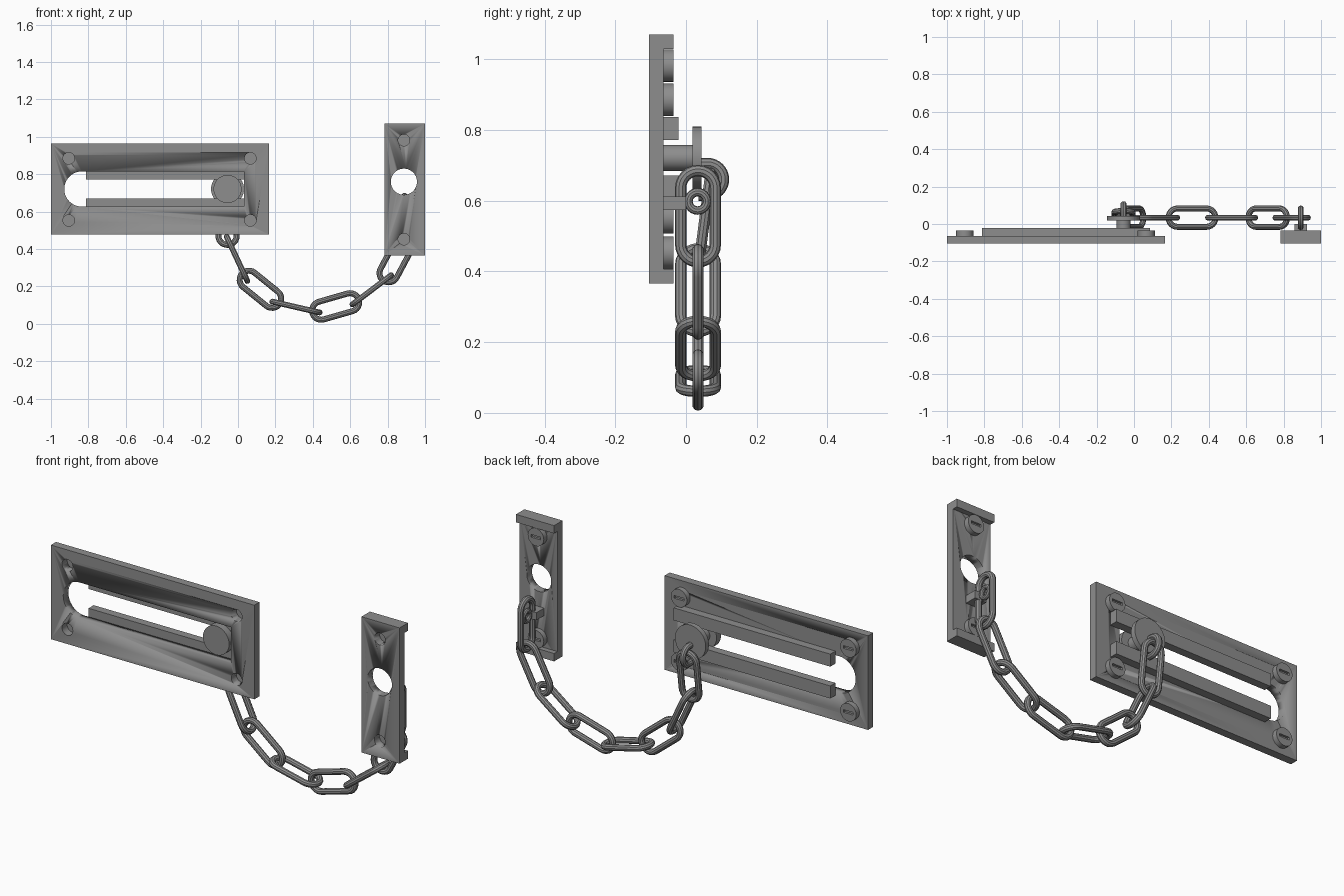
import bpy, math
from mathutils import Vector, Matrix

cube = bpy.data.objects.get("Cube")
if cube:
    bpy.data.objects.remove(cube, do_unlink=True)

steel = bpy.data.materials.new("grey steel")
steel.use_nodes = True
GREY = (0.27, 0.27, 0.27, 1)
steel.diffuse_color = GREY
steel.node_tree.nodes["Principled BSDF"].inputs["Base Color"].default_value = GREY


def finish(obj):
    obj.data.materials.clear()
    obj.data.materials.append(steel)
    bpy.ops.object.select_all(action='DESELECT')
    obj.select_set(True)
    bpy.context.view_layer.objects.active = obj
    bpy.ops.object.shade_smooth_by_angle(angle=math.radians(35))
    return obj


def arc(x, z, r, start=0, sweep=360, n=40):
    """Points of an arc in the xz plane, counter-clockwise."""
    count = n if sweep == 360 else n + 1
    angles = [math.radians(start + sweep * i / n) for i in range(count)]
    return [(x + r * math.cos(a), z + r * math.sin(a)) for a in angles]


def rect(x0, x1, z0, z1):
    return [(x0, z0), (x1, z0), (x1, z1), (x0, z1)]


def prism(name, outline, y0, y1):
    """Extrude an xz outline from y0 to y1."""
    n = len(outline)
    verts = [(x, y, z) for y in (y0, y1) for x, z in outline]
    faces = [list(range(n)), list(range(2 * n - 1, n - 1, -1))]
    faces += [[i, i + n, (i + 1) % n + n, (i + 1) % n] for i in range(n)]
    mesh = bpy.data.meshes.new(name)
    mesh.from_pydata(verts, [], faces)
    obj = bpy.data.objects.new(name, mesh)
    bpy.context.collection.objects.link(obj)
    return finish(obj)


def cut(obj, outline, y0, y1):
    cutter = prism("cutter", outline, y0, y1)
    mod = obj.modifiers.new("cut", 'BOOLEAN')
    mod.operation, mod.solver, mod.object = 'DIFFERENCE', 'EXACT', cutter
    bpy.context.view_layer.objects.active = obj
    bpy.ops.object.modifier_move_to_index(modifier=mod.name, index=0)
    bpy.ops.object.modifier_apply(modifier=mod.name)
    bpy.data.objects.remove(cutter, do_unlink=True)


def tube(name, points, radius, matrix, cyclic=True):
    """Round wire along a local path, placed by a matrix."""
    curve = bpy.data.curves.new(name, 'CURVE')
    curve.dimensions = '3D'
    curve.bevel_depth, curve.bevel_resolution = radius, 3
    curve.use_fill_caps = True
    spline = curve.splines.new('POLY')
    spline.points.add(len(points) - 1)
    for p, (x, y) in zip(spline.points, points):
        p.co = (x, y, 0, 1)
    spline.use_cyclic_u = cyclic
    obj = bpy.data.objects.new(name, curve)
    bpy.context.collection.objects.link(obj)
    obj.matrix_world = matrix
    bpy.ops.object.select_all(action='DESELECT')
    obj.select_set(True)
    bpy.context.view_layer.objects.active = obj
    bpy.ops.object.convert(target='MESH')
    return finish(bpy.context.view_layer.objects.active)


def frame(center, along, side):
    along, side = Vector(along).normalized(), Vector(side).normalized()
    m = Matrix((along, side, along.cross(side))).transposed().to_4x4()
    return Matrix.Translation(center) @ m


BACK, INNER, CAP = -0.105, -0.063, -0.036

# Slotted plate
MID = 0.721
plate = prism("slide_plate", rect(-1, 0.167, 0.477, 0.965), BACK, INNER)
slot = arc(-0.835, MID, 0.094, 90, 180, 24) + [(0.032, MID - 0.094), (0.032, MID + 0.094)]
cut(plate, slot, BACK - 0.1, INNER + 0.1)

# Guide rails behind the slot
for name, s in (("upper_rail", 1), ("lower_rail", -1)):
    z0, z1 = sorted((MID + s * 0.05, MID + s * 0.115))
    prism(name, rect(-0.813, 0.085, z0, z1), INNER, -0.021)

# Strike plate with lips at both ends and a round hole
SX = 0.891
strike = prism("strike_plate", rect(0.782, 1, 0.366, 1.07), BACK, INNER)
cut(strike, arc(SX - 0.004, 0.76, 0.07), BACK - 0.1, INNER + 0.1)
for name, z in (("top_lip", 1.029), ("bottom_lip", 0.366)):
    prism(name, rect(0.782, 1, z, z + 0.041), INNER, CAP)

# Screw holes in front and slotted heads behind
spots = [(plate, x, z) for x in (-0.905, 0.066) for z in (0.553, 0.885)]
spots += [(strike, SX - 0.004, z) for z in (0.453, 0.982)]
for owner, x, z in spots:
    cut(owner, arc(x, z, 0.031, n=24), BACK - 0.1, INNER + 0.1)
    head = prism("screw_head", arc(x, z, 0.046, n=32), INNER, CAP)
    cut(head, rect(x - 0.028, x + 0.028, z - 0.007, z + 0.007), CAP - 0.012, CAP + 0.1)

# Sliding knob: front disc, shaft and rear disc
KX = -0.056
prism("knob_front_disc", arc(KX, MID, 0.075), -0.1, INNER)
prism("knob_shaft", arc(KX, MID, 0.037), INNER, 0.02)
prism("knob_rear_disc", arc(KX, MID, 0.088), 0.018, 0.044)

# Wire bail on the rear disc
tube("knob_bail", [(0, 0.045)] + arc(0.025, 0, 0.045, 90, -180, 16) + [(0, -0.045)],
     0.016, frame((KX, 0.036, 0.66), (0, 1, 0), (0, 0, 1)), cyclic=False)

# Bracket and ring on the strike plate
prism("chain_bracket", rect(SX - 0.033, SX + 0.033, 0.573, 0.612), INNER, 0)
tube("bracket_ring", arc(0, 0, 0.026, n=24), 0.012,
     frame((SX, 0.033, 0.598), (0, 1, 0), (0, 0, 1)))

# Chain: centre x, centre z and tilt of each link, alternating flat and edge-on
WIRE, STRAIGHT, BEND = 0.016, 0.08, 0.049
link_path = arc(STRAIGHT, 0, BEND, -90, 180, 12) + arc(-STRAIGHT, 0, BEND, 90, 180, 12)
chain = [(KX, 0.55, -90), (-0.005, 0.347, -65), (0.12, 0.185, -39), (0.31, 0.09, -13),
         (0.522, 0.093, 16), (0.715, 0.182, 37), (0.843, 0.342, 62), (SX, 0.556, 90)]
Y = Vector((0, 1, 0))
for i, (x, z, tilt) in enumerate(chain):
    a = math.radians(tilt)
    along = Vector((math.cos(a), 0, math.sin(a)))
    y = 0.034
    if i == 0:  # the first link leans out to reach the bail
        along.y, y = -0.13, 0.053
    side = along.cross(Y) if i % 2 == 0 else Y
    tube("chain_link", link_path, WIRE, frame((x, y, z), along, side))
